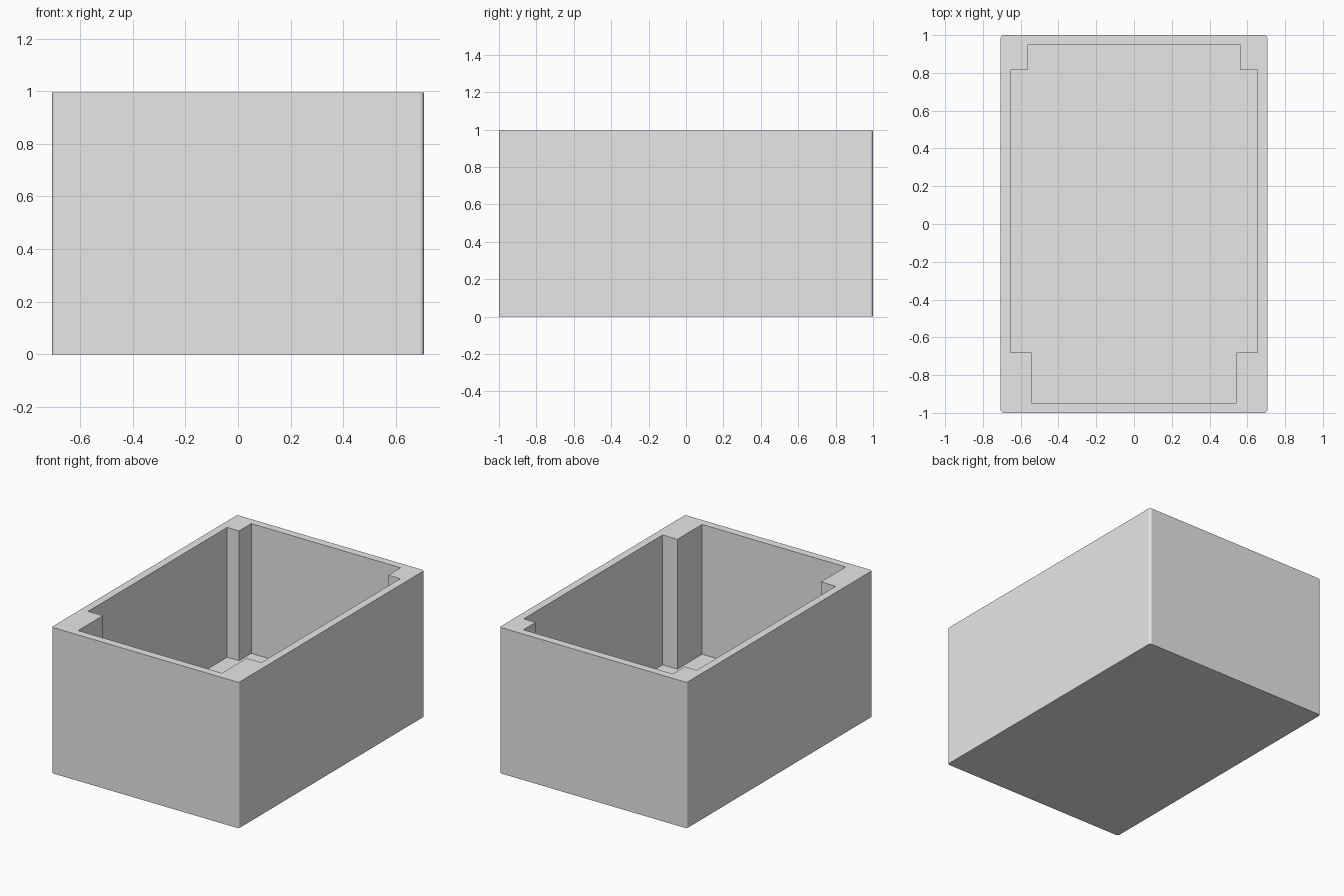
import bpy
import bmesh
import math

HEIGHT = 0.995
HALF_X, HALF_Y = 0.706, 1.0
FLOOR = 0.11
INNER_X, INNER_Y = 0.653, 0.947   # inside faces of the walls
BACK_POST = (0.563, 0.816)        # inside corner of the back posts
FRONT_POST = (0.542, -0.681)      # inside corner of the front posts

if "Cube" in bpy.data.objects:
    bpy.data.objects.remove(bpy.data.objects["Cube"], do_unlink=True)

grey = bpy.data.materials.new("light grey")
grey.use_nodes = True
grey.diffuse_color = (0.8, 0.8, 0.8, 1)
grey.node_tree.nodes["Principled BSDF"].inputs["Base Color"].default_value = (0.8, 0.8, 0.8, 1)


def prism(name, outline, bottom, top, radius=0):
    """Extrude an outline upward, optionally rounding its vertical edges."""
    bm = bmesh.new()
    base = bm.faces.new([bm.verts.new((x, y, bottom)) for x, y in outline])
    raised = bmesh.ops.extrude_face_region(bm, geom=[base], use_keep_orig=True)["geom"]
    verts = [v for v in raised if isinstance(v, bmesh.types.BMVert)]
    bmesh.ops.translate(bm, verts=verts, vec=(0, 0, top - bottom))
    if radius:
        upright = [e for e in bm.edges if abs(e.verts[0].co.z - e.verts[1].co.z) > 0.1]
        bmesh.ops.bevel(bm, geom=upright, offset=radius, segments=4,
                        profile=0.5, affect='EDGES')
    bmesh.ops.recalc_face_normals(bm, faces=bm.faces)
    mesh = bpy.data.meshes.new(name)
    bm.to_mesh(mesh)
    bm.free()
    mesh.materials.append(grey)
    obj = bpy.data.objects.new(name, mesh)
    bpy.context.collection.objects.link(obj)
    return obj


# Outer block with rounded vertical corners
outer = [(-HALF_X, -HALF_Y), (HALF_X, -HALF_Y), (HALF_X, HALF_Y), (-HALF_X, HALF_Y)]
box = prism("open_box", outer, 0, HEIGHT, radius=0.016)

# Cavity that leaves a square post in each corner
(bx, by), (fx, fy) = BACK_POST, FRONT_POST
right = [(fx, -INNER_Y), (fx, fy), (INNER_X, fy), (INNER_X, by), (bx, by), (bx, INNER_Y)]
cavity = prism("cavity_cutter", right + [(-x, y) for x, y in reversed(right)],
               FLOOR, HEIGHT + 0.2)
cavity.hide_render = True

# Hollow the block, then discard the cutter
bpy.ops.object.select_all(action='DESELECT')
bpy.context.view_layer.objects.active = box
box.select_set(True)
cut = box.modifiers.new("hollow", 'BOOLEAN')
cut.operation = 'DIFFERENCE'
cut.solver = 'EXACT'
cut.object = cavity
bpy.ops.object.modifier_apply(modifier=cut.name)
bpy.data.objects.remove(cavity, do_unlink=True)

# Smooth corners, flat walls
bpy.ops.object.shade_smooth_by_angle(angle=math.radians(35))
normals = box.modifiers.new("flat walls", 'WEIGHTED_NORMAL')
normals.keep_sharp = True
